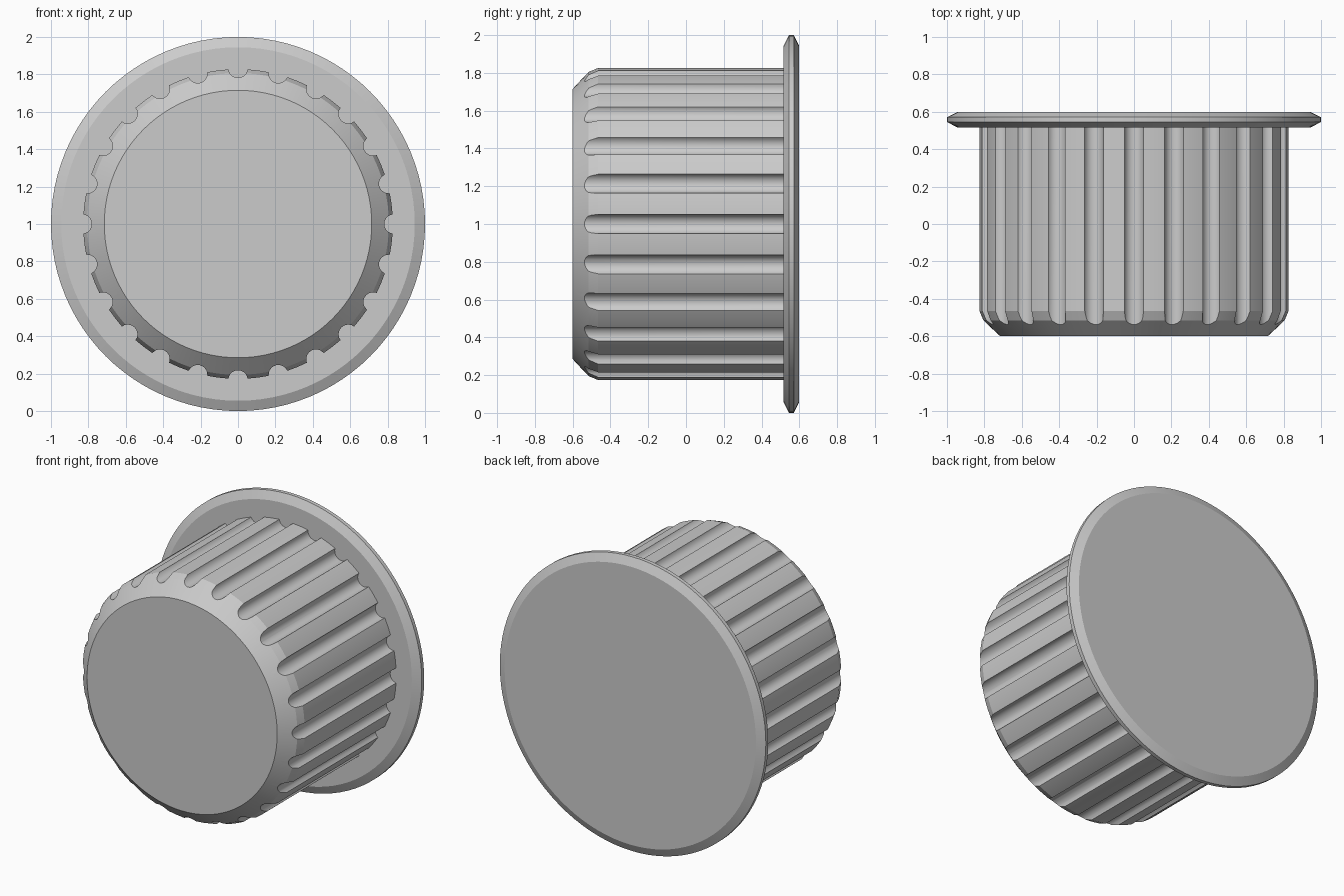
import bpy, bmesh, math
from mathutils import Matrix, Vector

if "Cube" in bpy.data.objects:
    bpy.data.objects.remove(bpy.data.objects["Cube"])

CENTRE_Z = 1.0
GROOVES = 24


def make_object(name, bm):
    bmesh.ops.recalc_face_normals(bm, faces=bm.faces)
    mesh = bpy.data.meshes.new(name)
    bm.to_mesh(mesh)
    bm.free()
    obj = bpy.data.objects.new(name, mesh)
    bpy.context.collection.objects.link(obj)
    return obj


def turned(name, profile, sides):
    """Solid turned around the y axis from (radius, y) points, capped at both ends."""
    bm = bmesh.new()
    rings = []
    for r, y in profile:
        rings.append([bm.verts.new((r * math.sin(2 * math.pi * i / sides), y,
                                    CENTRE_Z + r * math.cos(2 * math.pi * i / sides)))
                      for i in range(sides)])
    for a, b in zip(rings, rings[1:]):
        for i in range(sides):
            j = (i + 1) % sides
            bm.faces.new((a[i], a[j], b[j], b[i]))
    bm.faces.new(rings[0])
    bm.faces.new(rings[-1])
    return make_object(name, bm)


def smooth(obj):
    bpy.ops.object.select_all(action='DESELECT')
    obj.select_set(True)
    bpy.context.view_layer.objects.active = obj
    bpy.ops.object.shade_smooth_by_angle(angle=math.radians(20))


# Knob body with a two-step chamfer at the front
body = turned("knob_body", [(0.715, -0.6), (0.807, -0.515), (0.828, -0.465), (0.828, 0.55)], 96)

# Ring of round cutters for the grip grooves
bm = bmesh.new()
for i in range(GROOVES):
    a = 2 * math.pi * i / GROOVES
    pos = Vector((0.834 * math.sin(a), 0, CENTRE_Z + 0.834 * math.cos(a)))
    m = Matrix.Translation(pos) @ Matrix.Rotation(a, 4, 'Y') @ Matrix.Rotation(math.pi / 2, 4, 'X')
    bmesh.ops.create_cone(bm, cap_ends=True, segments=22, radius1=0.052, radius2=0.052,
                          depth=1.6, matrix=m)
cutter = make_object("groove_cutter", bm)
cutter.hide_render = True

cut = body.modifiers.new("grooves", 'BOOLEAN')
cut.operation = 'DIFFERENCE'
cut.solver = 'EXACT'
cut.object = cutter
bpy.context.view_layer.objects.active = body
bpy.ops.object.modifier_apply(modifier=cut.name)
bpy.data.objects.remove(cutter)
smooth(body)

# Back flange with a bevelled rim
flange = turned("back_flange", [(0.945, 0.517), (1.0, 0.545), (1.0, 0.571), (0.945, 0.598)], 96)
smooth(flange)
